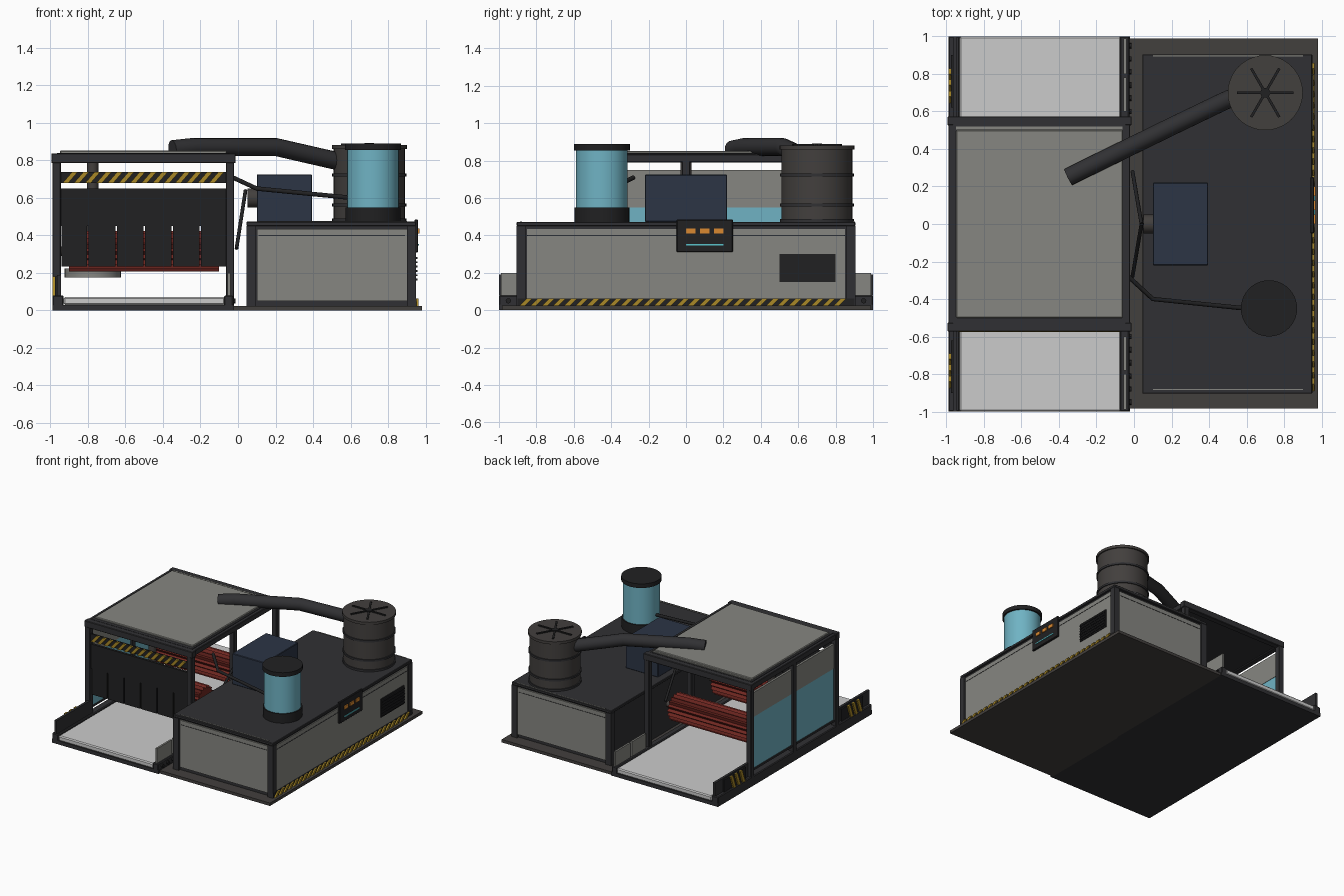
import bpy, bmesh
from math import sin, cos, pi
from mathutils import Vector

if "Cube" in bpy.data.objects:
    bpy.data.objects.remove(bpy.data.objects["Cube"])

COLORS = {
    "black": (0.015, 0.015, 0.016), "dark": (0.03, 0.03, 0.033), "steel": (0.055, 0.05, 0.047),
    "panel": (0.24, 0.24, 0.22), "belt": (0.55, 0.55, 0.55), "navy": (0.025, 0.035, 0.06),
    "blue": (0.16, 0.45, 0.55), "red": (0.16, 0.02, 0.015), "yellow": (0.4, 0.25, 0.02),
    "orange": (0.7, 0.25, 0.03), "teal": (0.1, 0.55, 0.6)}
MATS = {}
for key, c in COLORS.items():
    MATS[key] = bpy.data.materials.new(key)
    MATS[key].diffuse_color = (*c, 1)


def add(name, bm, mat, smooth=False):
    bmesh.ops.recalc_face_normals(bm, faces=bm.faces)
    me = bpy.data.meshes.new(name)
    bm.to_mesh(me)
    bm.free()
    ob = bpy.data.objects.new(name, me)
    bpy.context.collection.objects.link(ob)
    me.materials.append(MATS[mat])
    if smooth:
        bpy.context.view_layer.objects.active = ob
        ob.select_set(True)
        bpy.ops.object.shade_smooth_by_angle()
        ob.select_set(False)
    return ob


def box(name, x, y, z, mat, bevel=0):
    bm = bmesh.new()
    bmesh.ops.create_cube(bm, size=1)
    for v in bm.verts:
        v.co = [a[0] + (c + 0.5) * (a[1] - a[0]) for a, c in zip((x, y, z), v.co)]
    ob = add(name, bm, mat)
    if bevel:
        m = ob.modifiers.new("bevel", 'BEVEL')
        m.width, m.segments = bevel, 1
    return ob


def prism(name, pts, push, mat, smooth=False):
    bm = bmesh.new()
    f = bm.faces.new([bm.verts.new(p) for p in pts])
    r = bmesh.ops.extrude_face_region(bm, geom=[f])
    bmesh.ops.translate(bm, vec=push, verts=[g for g in r["geom"] if isinstance(g, bmesh.types.BMVert)])
    return add(name, bm, mat, smooth)


def cyl(name, start, r, push, mat, n=32, lobe=0):
    # round bar along any axis; lobe alternates the radius for brush bristles
    d = Vector(push).normalized()
    q = d.to_track_quat('Z', 'Y')
    pts = []
    for i in range(n):
        rr = r - lobe * (i % 2)
        pts.append(Vector(start) + q @ Vector((rr * cos(2 * pi * i / n), rr * sin(2 * pi * i / n), 0)))
    return prism(name, pts, push, mat, not lobe)


def tube(name, pts, r, mat, res=4):
    cu = bpy.data.curves.new(name, 'CURVE')
    cu.dimensions, cu.bevel_depth, cu.bevel_resolution, cu.use_fill_caps = '3D', r, res, True
    sp = cu.splines.new('POLY')
    sp.points.add(len(pts) - 1)
    for p, c in zip(sp.points, pts):
        p.co = (*c, 1)
    ob = bpy.data.objects.new(name, cu)
    bpy.context.collection.objects.link(ob)
    cu.materials.append(MATS[mat])


def hazard(name, origin, along, length, h, out, pitch=0.06):
    # slanted yellow bars standing on a black backing
    o, u, w, z = Vector(origin), Vector(along), Vector(out), Vector((0, 0, h))
    prism(name + "_backing", [o, o + u * length, o + u * length + z, o + z], w * 0.5, "black")
    bm = bmesh.new()
    s, half = min(h, 0.05), pitch / 2
    for i in range(int((length - s) / pitch)):
        a = o + u * (i * pitch + 0.01) + w * 0.5
        base = [a, a + u * half, a + u * (half + s) + z, a + u * s + z]
        lo = [bm.verts.new(p) for p in base]
        hi = [bm.verts.new(p + w * 0.5) for p in base]
        bm.faces.new(hi)
        bm.faces.new(lo[::-1])
        for k in range(4):
            bm.faces.new((lo[k], lo[k - 1], hi[k - 1], hi[k]))
    add(name + "_stripes", bm, "yellow")


# Conveyor
box("conveyor_bed", (-0.99, -0.02), (-1, 1), (0, 0.03), "dark")
box("conveyor_belt", (-0.93, -0.07), (-1, 1), (0.03, 0.072), "belt", 0.008)
for x0, x1, side in ((-0.99, -0.93, "left"), (-0.075, -0.025, "right")):
    box(side + "_rail", (x0, x1), (-1, 1), (0.01, 0.08), "dark", 0.006)
for s, end in ((-1, "front"), (1, "back")):
    span = lambda a, b: tuple(sorted((s * a, s * b)))
    box(end + "_left_guard", (-0.965, -0.945), span(0.57, 1), (0.08, 0.19), "dark")
    hazard(end + "_guard", (-0.965, span(0.62, 0.9)[0], 0.04), (0, 1, 0), 0.28, 0.14, (-0.024, 0, 0))
    for a, b in ((0.6, 0.78), (0.8, 0.99)):
        box(end + "_right_guard", (-0.055, -0.04), span(a, b), (0.06, 0.2), "panel")
    for k in range(6):
        cyl(end + "_rail_bolt", (-0.026, s * (0.6 + 0.07 * k), 0.05), 0.014, (0.014, 0, 0), "black", 12)

# Tunnel frame and roof
for x0, x1 in ((-0.99, -0.945), (-0.065, -0.02)):
    for y in (-0.55, 0, 0.55):
        box("tunnel_post", (x0, x1), (y - 0.022, y + 0.022), (0, 0.8), "dark", 0.004)
    box("side_beam", (x0, x1), (-0.57, 0.57), (0.79, 0.835), "dark", 0.004)
for y in (-0.55, 0.55):
    box("cross_beam", (-0.995, -0.012), (y - 0.024, y + 0.024), (0.785, 0.838), "dark", 0.004)
box("roof_tray", (-0.965, -0.045), (-0.53, 0.53), (0.8, 0.84), "dark")
box("roof_panel", (-0.95, -0.06), (-0.5, 0.5), (0.83, 0.852), "panel", 0.005)
box("roof_lip", (-0.95, -0.06), (0.505, 0.52), (0.83, 0.847), "panel")

# Left side windows
for a, b in ((-0.525, -0.022), (0.022, 0.525)):
    box("side_window", (-0.972, -0.96), (a, b), (0.13, 0.55), "blue")
    box("side_panel", (-0.975, -0.957), (a, b), (0.55, 0.75), "panel")
    box("window_sill", (-0.98, -0.955), (a, b), (0.115, 0.13), "dark")

# Front curtain
hazard("entry_bar", (-0.945, -0.55, 0.68), (1, 0, 0), 0.89, 0.058, (0, -0.025, 0))
box("curtain_header", (-0.945, -0.06), (-0.555, -0.535), (0.45, 0.65), "black")
for i in range(6):
    x0 = -0.94 if i == 0 else -0.95 + 0.15 * i + 0.004
    x1 = -0.06 if i == 5 else -0.8 + 0.15 * i - 0.004
    box("curtain_flap", (x0, x1), (-0.55, -0.54), (0.235, 0.45), "black")

# Brush rollers and flat scrubber
for y in (-0.28, 0.28):
    cyl("brush_roller", (-0.9, y, 0.315), 0.11, (0.8, 0, 0), "red", 36, 0.02)
    cyl("brush_axle", (-0.96, y, 0.315), 0.025, (0.93, 0, 0), "steel", 16)
cyl("scrubber_disc", (-0.775, 0, 0.175), 0.15, (0, 0, 0.05), "panel")
cyl("scrubber_shaft", (-0.775, 0, 0.225), 0.03, (0, 0, 0.575), "steel", 16)

# Machine base and cabinet
box("base_plate", (-0.03, 0.98), (-0.985, 0.99), (0, 0.024), "steel")
box("cabinet_body", (0.06, 0.935), (-0.885, 0.885), (0.024, 0.46), "dark")
box("cabinet_top", (0.045, 0.95), (-0.905, 0.905), (0.45, 0.473), "dark", 0.004)
for x in (0.07, 0.925):
    for y in (-0.88, 0.88):
        box("cabinet_post", (x - 0.025, x + 0.025), (y - 0.025, y + 0.025), (0.024, 0.45), "dark")
for y in (-0.89, 0.89):
    box("cabinet_end_panel", (0.1, 0.9), (y - 0.006, y + 0.006), (0.05, 0.435), "panel")
    box("end_panel_seam", (0.11, 0.89), (y - 0.008, y + 0.008), (0.398, 0.402), "dark")
    box("top_edge_strip", (0.1, 0.9), (y + 0.004, y + 0.01), (0.47, 0.476), "panel")
box("cabinet_side_panel", (0.92, 0.943), (-0.85, 0.85), (0.05, 0.435), "panel")
box("side_panel_seam", (0.94, 0.945), (-0.85, 0.85), (0.398, 0.402), "dark")
hazard("base_edge", (0.94, -0.9, 0.025), (0, 1, 0), 1.8, 0.038, (0.022, 0, 0))

# Control panel and vent
box("control_panel", (0.94, 0.96), (-0.05, 0.25), (0.31, 0.485), "black", 0.004)
for k in range(3):
    box("control_button", (0.96, 0.968), (0.075 * k, 0.075 * k + 0.05), (0.41, 0.438), "orange")
box("status_light", (0.96, 0.965), (0, 0.2), (0.346, 0.354), "teal")
box("vent", (0.94, 0.95), (0.5, 0.8), (0.15, 0.3), "black")
for k in range(6):
    box("vent_slat", (0.95, 0.957), (0.505, 0.795), (0.16 + 0.023 * k, 0.17 + 0.023 * k), "black")

# Drive motor and linkages
box("motor_housing", (0.1, 0.395), (-0.22, 0.22), (0.473, 0.725), "navy", 0.004)
cyl("motor_shaft", (0.05, 0, 0.6), 0.05, (0.05, 0, 0), "steel", 24)
for y in (-0.28, 0.28):
    tube("drive_link", [(0.04, 0, 0.64), (-0.008, y, 0.33)], 0.01, "black")

# Water tank
T = (0.72, -0.45)
cyl("tank_base", (*T, 0.473), 0.147, (0, 0, 0.077), "black", 40)
cyl("water_tank", (*T, 0.55), 0.138, (0, 0, 0.305), "blue", 40)
cyl("tank_lid", (*T, 0.855), 0.15, (0, 0, 0.034), "black", 40)
tube("water_hose", [(-0.03, -0.28, 0.71), (0.1, -0.4, 0.65), (0.59, -0.45, 0.602)], 0.012, "black")

# Extractor drum and duct
D = (0.7, 0.7)
cyl("extractor_drum", (*D, 0.473), 0.19, (0, 0, 0.39), "steel", 40)
for z in (0.473, 0.555, 0.715):
    cyl("drum_ring", (*D, z), 0.198, (0, 0, 0.016), "dark", 40)
cyl("drum_rim", (*D, 0.86), 0.2, (0, 0, 0.022), "steel", 40)
cyl("fan_hub", (*D, 0.88), 0.026, (0, 0, 0.012), "black", 16)
for k in range(6):
    a = k * pi / 3
    blade = box("fan_blade", (0.02, 0.15), (-0.007, 0.007), (0, 0.01), "black")
    blade.location, blade.rotation_euler = (*D, 0.88), (0, 0, a)
tube("exhaust_duct", [(0.56, 0.69, 0.79), (0.47, 0.65, 0.81), (0.2, 0.52, 0.872),
                      (-0.24, 0.305, 0.872), (-0.35, 0.25, 0.86)], 0.048, "dark", 6)

for m in bpy.data.materials:
    if m.users and not m.is_grease_pencil:
        m.use_nodes = True
        m.node_tree.nodes["Principled BSDF"].inputs["Base Color"].default_value = m.diffuse_color
